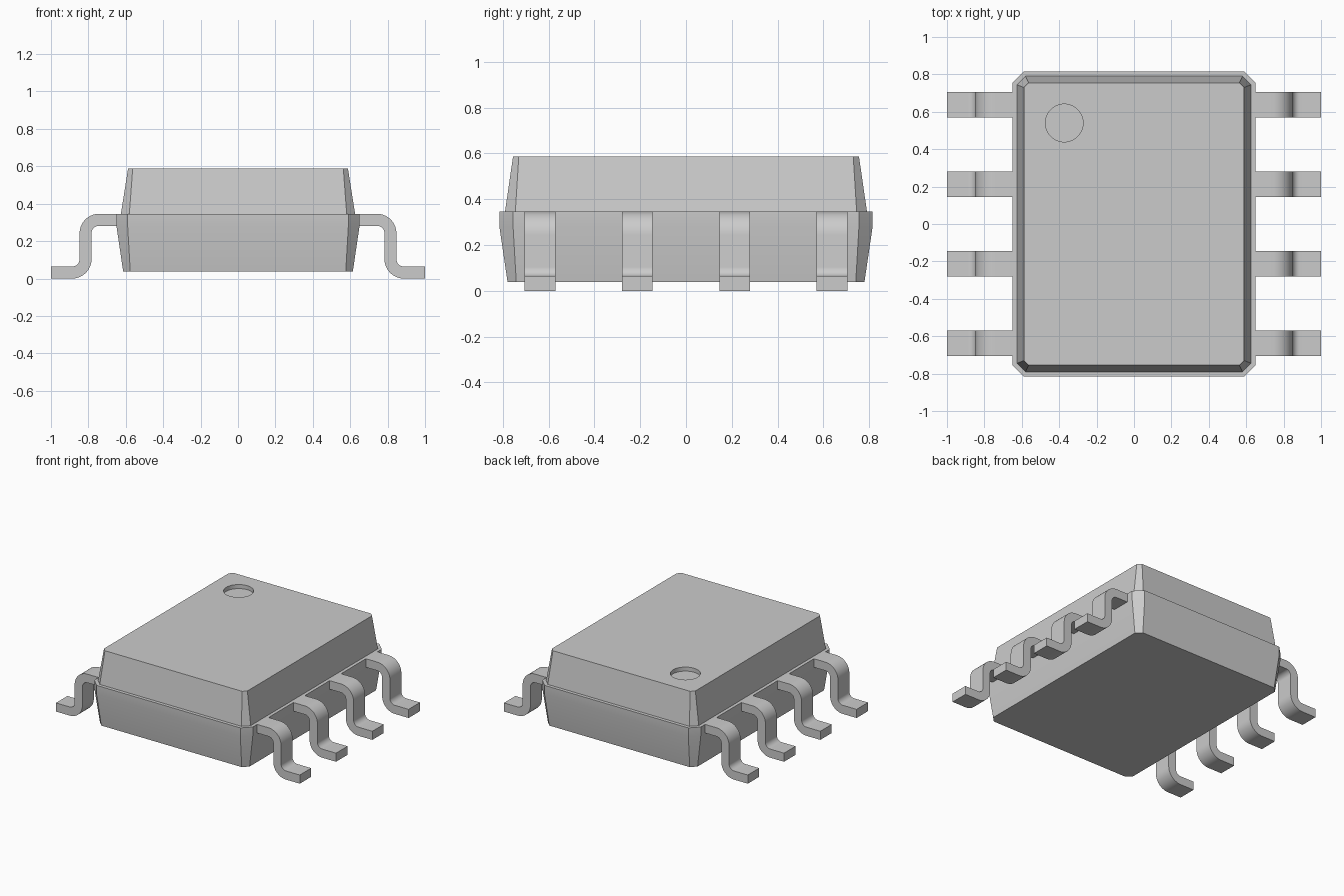
import bpy, bmesh, math

cube = bpy.data.objects.get("Cube")
if cube:
    bpy.data.objects.remove(cube, do_unlink=True)

grey = bpy.data.materials.new("plain grey")
grey.use_nodes = True
COLOUR = (0.6, 0.6, 0.6, 1)
grey.diffuse_color = COLOUR
grey.node_tree.nodes["Principled BSDF"].inputs["Base Color"].default_value = COLOUR


def loft(name, rings):
    """Closed solid through rings with equal point counts."""
    bm = bmesh.new()
    loops = [[bm.verts.new(p) for p in ring] for ring in rings]
    n = len(rings[0])
    bm.faces.new(loops[0])
    bm.faces.new(loops[-1])
    for a, b in zip(loops, loops[1:]):
        for i in range(n):
            j = (i + 1) % n
            bm.faces.new((a[i], a[j], b[j], b[i]))
    bmesh.ops.recalc_face_normals(bm, faces=bm.faces)
    mesh = bpy.data.meshes.new(name)
    bm.to_mesh(mesh)
    bm.free()
    mesh.materials.append(grey)
    obj = bpy.data.objects.new(name, mesh)
    bpy.context.collection.objects.link(obj)
    return obj


def select_only(obj):
    bpy.ops.object.select_all(action='DESELECT')
    obj.select_set(True)
    bpy.context.view_layer.objects.active = obj


def smooth(obj):
    select_only(obj)
    bpy.ops.object.shade_smooth_by_angle(angle=math.radians(30))


def chamfered_rect(x, y, c, z):
    return [(x - c, -y, z), (x, -y + c, z), (x, y - c, z), (x - c, y, z),
            (-x + c, y, z), (-x, y - c, z), (-x, -y + c, z), (-x + c, -y, z)]


def circle(cx, cy, r, z, n=48):
    return [(cx + r * math.cos(2 * math.pi * i / n),
             cy + r * math.sin(2 * math.pi * i / n), z) for i in range(n)]


# Housing: tapered base, short vertical rim, step, tapered lid
TOP, RIM = 0.587, 0.346
housing = loft("housing", [
    chamfered_rect(0.614, 0.779, 0.038, 0.038),
    chamfered_rect(0.65, 0.815, 0.06, 0.282),
    chamfered_rect(0.65, 0.815, 0.06, RIM),
    chamfered_rect(0.626, 0.79, 0.045, RIM),
    chamfered_rect(0.588, 0.755, 0.025, TOP),
])

# Shallow round orientation mark sunk into the lid
cutter = loft("mark_cutter", [circle(-0.373, 0.54, 0.101, TOP - 0.03),
                              circle(-0.373, 0.54, 0.101, TOP + 0.05)])
cutter.hide_render = True
cut = housing.modifiers.new("orientation_mark", 'BOOLEAN')
cut.operation = 'DIFFERENCE'
cut.solver = 'EXACT'
cut.object = cutter
select_only(housing)
bpy.ops.object.modifier_apply(modifier=cut.name)
bpy.data.objects.remove(cutter, do_unlink=True)
smooth(housing)


def arc(cx, cz, r, start, end, n=10):
    return [(cx + r * math.cos(math.radians(start + (end - start) * i / n)),
             cz + r * math.sin(math.radians(start + (end - start) * i / n)))
            for i in range(n + 1)]


# Gull-wing pin outline in the xz plane: shoulder, shank, foot
T, BIG, SMALL = 0.064, 0.104, 0.04
OUT, IN = 0.847, 0.783
profile = ([(0.649, RIM)]
           + arc(OUT - BIG, RIM - BIG, BIG, 90, 0)
           + arc(OUT + SMALL, T + SMALL, SMALL, 180, 270)
           + [(1.0, T), (1.0, 0.0)]
           + arc(IN + BIG, BIG, BIG, 270, 180)
           + arc(IN - SMALL, RIM - T - SMALL, SMALL, 0, 90)
           + [(0.649, RIM - T)])

# Four pins on each side
PITCH, HALF_WIDTH = 0.425, 0.067
for side, label in ((1, "left"), (-1, "right")):
    for i in range(4):
        y = (i - 1.5) * PITCH
        pin = loft(f"{label}_pin_{i + 1}",
                   [[(side * px, y + d, pz) for px, pz in profile]
                    for d in (-HALF_WIDTH, HALF_WIDTH)])
        smooth(pin)
